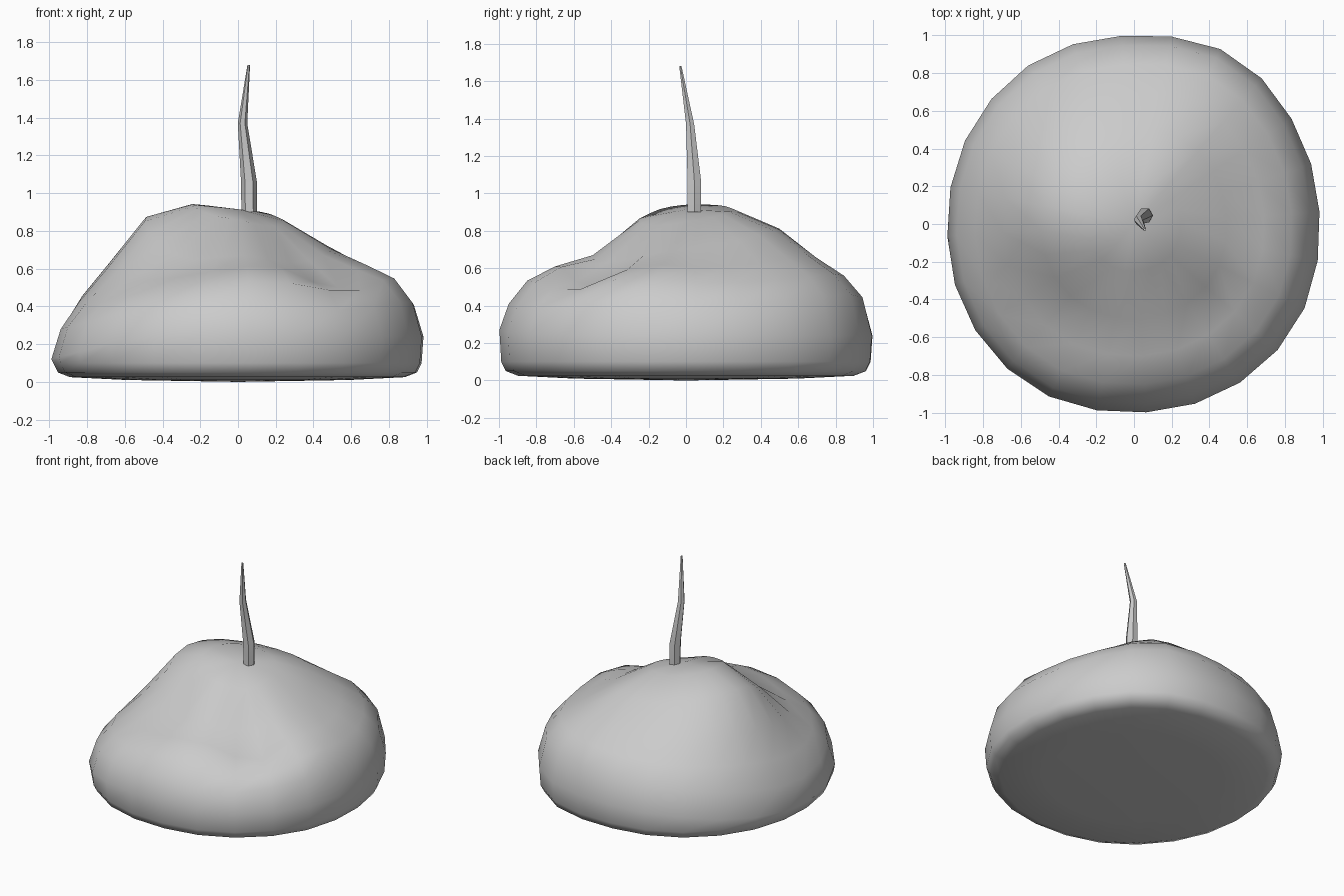
import bpy, bmesh
from math import sin, cos, pi, exp, radians
from mathutils import Vector

if "Cube" in bpy.data.objects:
    bpy.data.objects.remove(bpy.data.objects["Cube"])

SEG = 24
# Every 30 degrees: outline radius, height of the widest line, then surface heights at FRACS of the radius
FRACS = (0.25, 0.5, 0.7, 0.85, 0.95)
PROFILES = [
    (0.985, .24, .85, .70, .60, .52, .40),
    (1.00, .24, .87, .74, .62, .53, .42),
    (1.035, .24, .90, .80, .67, .57, .46),
    (1.00, .24, .91, .81, .65, .55, .43),
    (1.01, .22, .93, .83, .67, .53, .40),
    (1.00, .16, .94, .87, .66, .50, .34),
    (0.99, .12, .94, .86, .61, .43, .28),
    (1.01, .15, .92, .74, .54, .42, .31),
    (1.02, .23, .88, .65, .55, .48, .38),
    (1.00, .27, .86, .67, .60, .53, .41),
    (1.01, .25, .83, .64, .57, .50, .38),
    (1.01, .24, .83, .67, .59, .53, .42),
]
# Local bumps and dents: x, y, height, spread
BUMPS = [(0.2, -0.7, 0.03, 0.15), (0.5, -0.5, -0.09, 0.16), (0.75, -0.2, 0.03, 0.18)]


def profile(angle):
    """Smoothly interpolate the profiles around the circle."""
    t = angle / (2 * pi) * 12
    i, f = int(t), t - int(t)
    a, b, c, d = (PROFILES[(i + k) % 12] for k in (-1, 0, 1, 2))
    return [q + 0.5 * f * (r - p + f * (2 * p - 5 * q + 4 * r - s + f * (3 * (q - r) + s - p)))
            for p, q, r, s in zip(a, b, c, d)]


def loft(name, rings, smooth_angle):
    """Skin a stack of rings (lists of points); single-point rings make tips."""
    bm = bmesh.new()
    loops = [[bm.verts.new(p) for p in ring] for ring in rings]
    for lo, hi in zip(loops, loops[1:]):
        n = max(len(lo), len(hi))
        for k in range(n):
            quad = [lo[k % len(lo)], lo[(k + 1) % n % len(lo)],
                    hi[(k + 1) % n % len(hi)], hi[k % len(hi)]]
            bm.faces.new(list(dict.fromkeys(quad)))
    for end in (loops[0], loops[-1]):
        if len(end) > 2:
            bm.faces.new(end)
    bmesh.ops.recalc_face_normals(bm, faces=bm.faces)
    mesh = bpy.data.meshes.new(name)
    bm.to_mesh(mesh)
    bm.free()
    obj = bpy.data.objects.new(name, mesh)
    bpy.context.collection.objects.link(obj)
    bpy.ops.object.select_all(action='DESELECT')
    obj.select_set(True)
    bpy.context.view_layer.objects.active = obj
    bpy.ops.object.shade_smooth_by_angle(angle=radians(smooth_angle))
    return obj


# Lumpy mound: underside, rounded foot, wall, uneven top
columns = []
for k in range(SEG):
    ang = 2 * pi * (k + 0.25) / SEG
    radius, wide, *heights = profile(ang)
    pts = [(0.6, 0.01), (0.9, 0.025), (0.965, 0.05), (0.99, 0.1), (1.0, wide)]
    pts += list(zip(FRACS, heights))[::-1]
    column = []
    for j, (f, z) in enumerate(pts):
        x, y = radius * f * cos(ang), radius * f * sin(ang)
        if j > 4:
            z += sum(h * exp(-((x - bx) ** 2 + (y - by) ** 2) / s ** 2) for bx, by, h, s in BUMPS)
        column.append(Vector((x, y, z)))
    columns.append(column)
rings = [[(0, 0, 0)]] + [list(r) for r in zip(*columns)] + [[(0, 0, 0.915)]]
loft("mound", rings, 60)

# Thin crooked stalk, six-sided and tapering
STALK = [(0.06, 0.045, 0.90, 0.042), (0.058, 0.045, 1.06, 0.042),
         (0.024, 0.022, 1.37, 0.025), (0.057, -0.03, 1.68, 0.007)]
stalk_rings = [[(x + r * cos(a * pi / 3), y + r * sin(a * pi / 3), z) for a in range(6)]
               for x, y, z, r in STALK]
loft("stalk", stalk_rings, 30)
